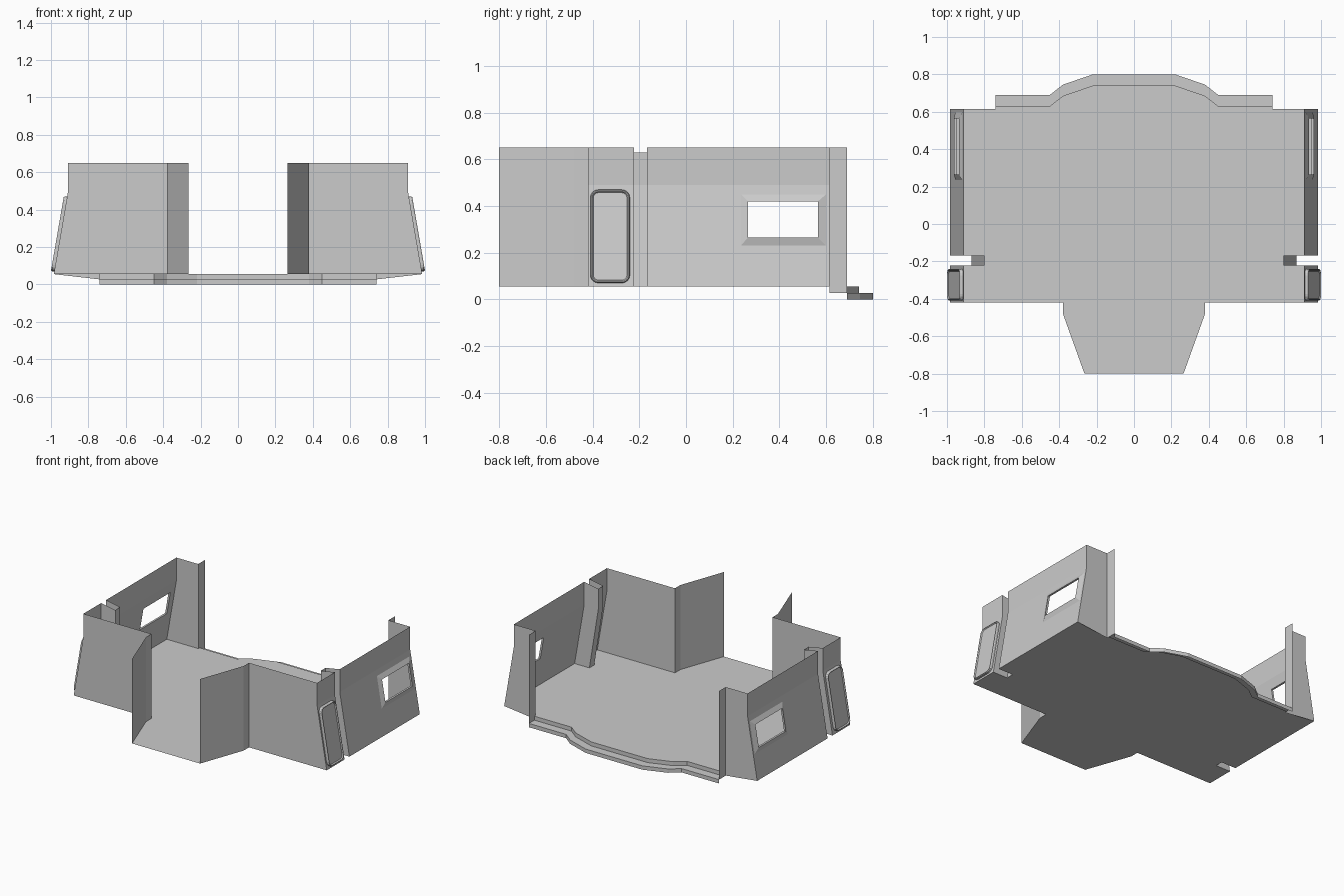
import bpy, math
from mathutils import Vector

if "Cube" in bpy.data.objects:
    bpy.data.objects.remove(bpy.data.objects["Cube"])

Z0, ZB, ZT = 0.055, 0.49, 0.65      # floor, wall bend, wall top
Y_FRONT, Y_BACK = -0.42, 0.615
CH0, CH1 = -0.222, -0.168           # side channel


def wall_x(z):
    return 0.985 - 0.075 * min(1, (z - Z0) / (ZB - Z0))


def build(name, faces, facing, mirror=True):
    """Mesh from polygons, each turned to look along 'facing'."""
    verts, index, polys = [], {}, []
    for face in faces:
        n, pts = Vector(), [Vector(p) for p in face]
        for a, b in zip(pts, pts[1:] + pts[:1]):
            n += a.cross(b)
        if n.dot(Vector(facing)) < 0:
            pts.reverse()
        ids = []
        for p in pts:
            key = tuple(round(c, 5) for c in p)
            if key not in index:
                index[key] = len(verts)
                verts.append(key)
            ids.append(index[key])
        polys.append(ids)
    me = bpy.data.meshes.new(name)
    me.from_pydata(verts, [], polys)
    ob = bpy.data.objects.new(name, me)
    bpy.context.collection.objects.link(ob)
    if mirror:
        ob.modifiers.new("Mirror", 'MIRROR').use_clip = True
    return ob


def both(half):
    """Mirror a half outline to a left-to-right path."""
    return [(-x, y) for x, y in half] + [(x, y) for x, y in reversed(half)]


def on_wall(y, z, out=0.0):
    return (wall_x(z) + out, y, z)


def bridge(a, b):
    n = len(a)
    return [[a[i], a[(i + 1) % n], b[(i + 1) % n], b[i]] for i in range(n)]


def outline(y0, y1, z0, z1, out, r=0.0, seg=4):
    """Rectangle on the sloping wall, with optional rounded corners."""
    if not r:
        return [on_wall(y, z, out) for y, z in ((y0, z0), (y1, z0), (y1, z1), (y0, z1))]
    pts = []
    for k, (cy, cz) in enumerate(((y1 - r, z1 - r), (y0 + r, z1 - r),
                                  (y0 + r, z0 + r), (y1 - r, z0 + r))):
        for i in range(seg + 1):
            a = math.pi / 2 * (k + i / seg)
            pts.append(on_wall(cy + r * math.cos(a), cz + r * math.sin(a), out))
    return pts


# Floor sheet with front bay and side notches
upper = [(0.74, 0.63), (0.45, 0.63), (0.38, 0.685), (0.22, 0.74)]
lower = [(0.74, 0.69), (0.45, 0.69), (0.38, 0.745), (0.22, 0.80)]
half = [(0.265, -0.8), (0.38, -0.48), (0.38, Y_FRONT), (0.985, Y_FRONT),
        (0.985, CH0), (0.87, CH0), (0.87, CH1), (0.985, CH1),
        (0.985, Y_BACK), (0.74, Y_BACK)] + upper
floor = half + [(-x, y) for x, y in reversed(half)]
build("floor", [[(x, y, Z0) for x, y in floor]], (0, 0, 1), False)

# Back steps
up, lo = both(upper), both(lower)
risers, treads = [], []
for i in range(len(up) - 1):
    for path, za, zb in ((up, Z0, 0.027), (lo, 0.027, 0)):
        a, b = path[i], path[i + 1]
        risers.append([(*a, za), (*b, za), (*b, zb), (*a, zb)])
    treads.append([(*up[i], 0.027), (*up[i + 1], 0.027), (*lo[i + 1], 0.027), (*lo[i], 0.027)])
build("step_risers", risers, (0, 1, 0), False)
build("step_tread", treads, (0, 0, 1), False)

# Front walls and bay walls
build("front_wall", [[(0.38, Y_FRONT, Z0), (0.985, Y_FRONT, Z0), (0.91, Y_FRONT, ZB),
                      (0.91, Y_FRONT, ZT), (0.38, Y_FRONT, ZT)]], (0, -1, 0))
bay = half[2::-1]
build("bay_wall", [[(*a, Z0), (*b, Z0), (*b, ZT), (*a, ZT)] for a, b in zip(bay, bay[1:])], (1, 0, 0))

# Back walls and short door jambs
build("back_wall", [[(0.74, Y_BACK, 0.027), (0.985, Y_BACK, Z0), (0.91, Y_BACK, ZB),
                     (0.91, Y_BACK, ZT), (0.74, Y_BACK, ZT)]], (0, 1, 0))
build("back_jamb", [[(0.74, Y_BACK, 0.027), (0.74, 0.69, 0.027),
                     (0.74, 0.69, ZT), (0.74, Y_BACK, ZT)]], (1, 0, 0))

# Side walls, the rear one with a window opening
win = (0.265, 0.565, 0.265, 0.42)


def wall_grid(ys, zs):
    return [outline(y0, y1, z0, z1, 0) for y0, y1 in zip(ys, ys[1:])
            for z0, z1 in zip(zs, zs[1:]) if (y0, y1, z0, z1) != win]


build("side_wall_front", wall_grid([Y_FRONT, CH0], [Z0, ZB, ZT]), (1, 0, 0))
build("side_wall_rear", wall_grid([CH1, win[0], win[1], Y_BACK],
                                  [Z0, win[2], win[3], ZB, ZT]), (1, 0, 0))

# Recessed channel between the side walls
inner = [(0.87, Z0), (0.80, ZB), (0.80, 0.63)]
outer = [(0.91, ZT), (0.91, ZB), (0.985, Z0)]
build("channel_back", [[(xa, CH0, za), (xa, CH1, za), (xb, CH1, zb), (xb, CH0, zb)]
                       for (xa, za), (xb, zb) in zip(inner, inner[1:])], (1, 0, 0))
for label, y, d in (("front", CH0, 1), ("rear", CH1, -1)):
    build("channel_side_" + label, [[(x, y, z) for x, z in inner + outer]], (0, d, 0))

# Bevelled window frame
rim = outline(*win, 0.014)
build("window_frame", bridge(outline(0.235, 0.60, 0.23, 0.45, 0), rim), (1, 0, 0))
build("window_reveal", bridge(rim, outline(*win, 0)), (1, 0, 0))

# Raised rounded side panel with a sunken face
rings = [outline(-0.41 + i, -0.24 - i, 0.07 + i, 0.47 - i, o, 0.035 - i)
         for i, o in ((0, 0), (0, 0.012), (0.004, 0.018), (0.008, 0.018), (0.013, 0.011))]
faces = [f for a, b in zip(rings, rings[1:]) for f in bridge(a, b)]
build("side_panel", faces + [rings[-1]], (1, 0, 0))
